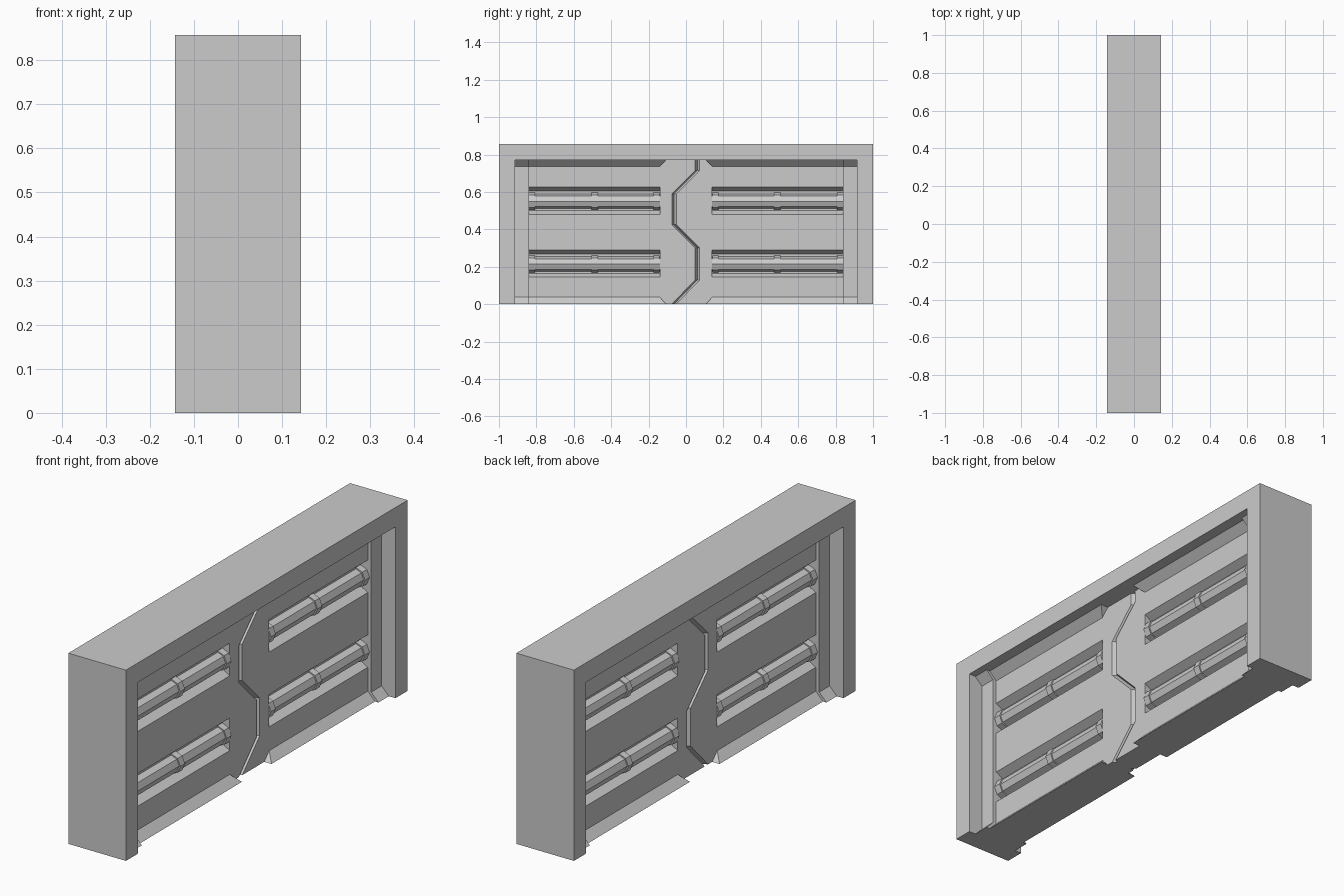
import bpy, bmesh, math

if "Cube" in bpy.data.objects:
    bpy.data.objects.remove(bpy.data.objects["Cube"])

X, TOP, OPEN_Y, OPEN_Z = 0.143, 0.857, 0.914, 0.77   # frame half depth, height, opening
PANEL, STEP = 0.057, 0.074                           # half depths of leaves and jambs
RAMP = 0.036
STEP_Y, POCKET_Y = 0.84, 0.14


def loft(name, rings):
    """Solid from a list of equal-length rings of points, capped at both ends."""
    bm = bmesh.new()
    vs = [[bm.verts.new(p) for p in r] for r in rings]
    n = len(rings[0])
    for a, b in zip(vs, vs[1:]):
        for i in range(n):
            j = (i + 1) % n
            bm.faces.new((a[i], a[j], b[j], b[i]))
    bm.faces.new(vs[0])
    bm.faces.new(vs[-1])
    bmesh.ops.recalc_face_normals(bm, faces=bm.faces)
    me = bpy.data.meshes.new(name)
    bm.to_mesh(me)
    bm.free()
    ob = bpy.data.objects.new(name, me)
    bpy.context.collection.objects.link(ob)
    return ob


def along_y(name, profile, y0, y1):
    """Extrude an (x, z) profile along y."""
    return loft(name, [[(x, y, z) for x, z in profile] for y in (y0, y1)])


def octagon(cx, cz, r):
    return [(cx + r * math.cos(k * math.pi / 4), cz + r * math.sin(k * math.pi / 4))
            for k in range(8)]


# Outer frame: an upside-down U
outline = [(-1, 0), (-1, TOP), (1, TOP), (1, 0),
           (OPEN_Y, 0), (OPEN_Y, OPEN_Z), (-OPEN_Y, OPEN_Z), (-OPEN_Y, 0)]
loft("frame", [[(x, y, z) for y, z in outline] for x in (-X, X)])

# Zigzag seam between the leaves, listed from the bottom up
seam = [(-0.064, 0), (0.061, 0.13), (0.061, 0.3), (-0.064, 0.425),
        (-0.064, 0.59), (0.061, 0.715), (0.061, OPEN_Z)]

for s, side in ((-1, "left"), (1, "right")):
    # Door leaf, bevelled along the seam
    rings = []
    for x, inset in ((-PANEL, 0.012), (-PANEL + 0.02, 0), (PANEL - 0.02, 0), (PANEL, 0.012)):
        rings.append([(x, y + s * inset, z) for y, z in seam]
                     + [(x, s * OPEN_Y, OPEN_Z), (x, s * OPEN_Y, 0)])
    leaf = loft(side + "_door_leaf", rings)

    # Sloped pockets holding the bars, on both faces
    for cz in (0.217, 0.553):
        for f in (-1, 1):
            floor = PANEL - RAMP
            h, slope = 0.052, 0.021 / RAMP
            d = 0.05
            profile = [(f * floor, cz - h), (f * floor, cz + h),
                       (f * (floor + d), cz + h + slope * d),
                       (f * (floor + d), cz - h - slope * d)]
            cutter = along_y("pocket_cutter", profile, s * POCKET_Y, s * 0.88)
            cutter.hide_render = True
            mod = leaf.modifiers.new("pocket", 'BOOLEAN')
            mod.operation, mod.solver, mod.object = 'DIFFERENCE', 'EXACT', cutter
            bpy.context.view_layer.objects.active = leaf
            bpy.ops.object.modifier_apply(modifier=mod.name)
            bpy.data.objects.remove(cutter)

            # Octagonal bar with three clamps
            cx = f * 0.02
            along_y(side + "_bar", octagon(cx, cz - 0.003, 0.04), s * POCKET_Y, s * STEP_Y)
            for y in (0.141, 0.471, 0.807):
                along_y(side + "_bar_clamp", octagon(cx, cz - 0.003, 0.046),
                        s * y, s * (y + 0.033))

    # Jamb step with flared foot and head
    half = [(STEP + RAMP, 0), (STEP, 0.037), (STEP, 0.735), (STEP + RAMP, OPEN_Z)]
    along_y(side + "_jamb", half + [(-x, z) for x, z in reversed(half)],
            s * STEP_Y, s * OPEN_Y)

    # Ramps along the bottom and top of the leaf, mitred near the seam
    for f in (-1, 1):
        for label, z0, z1 in (("sill", 0, 0.037), ("head", OPEN_Z, 0.735)):
            ends = []
            for ya, yb in ((0.105, POCKET_Y), (STEP_Y, STEP_Y)):
                ends.append([(f * (PANEL - 0.005), s * ya, z0),
                             (f * (PANEL + RAMP), s * ya, z0),
                             (f * PANEL, s * yb, z1),
                             (f * (PANEL - 0.005), s * yb, z1)])
            loft(f"{side}_{label}_ramp", ends)
